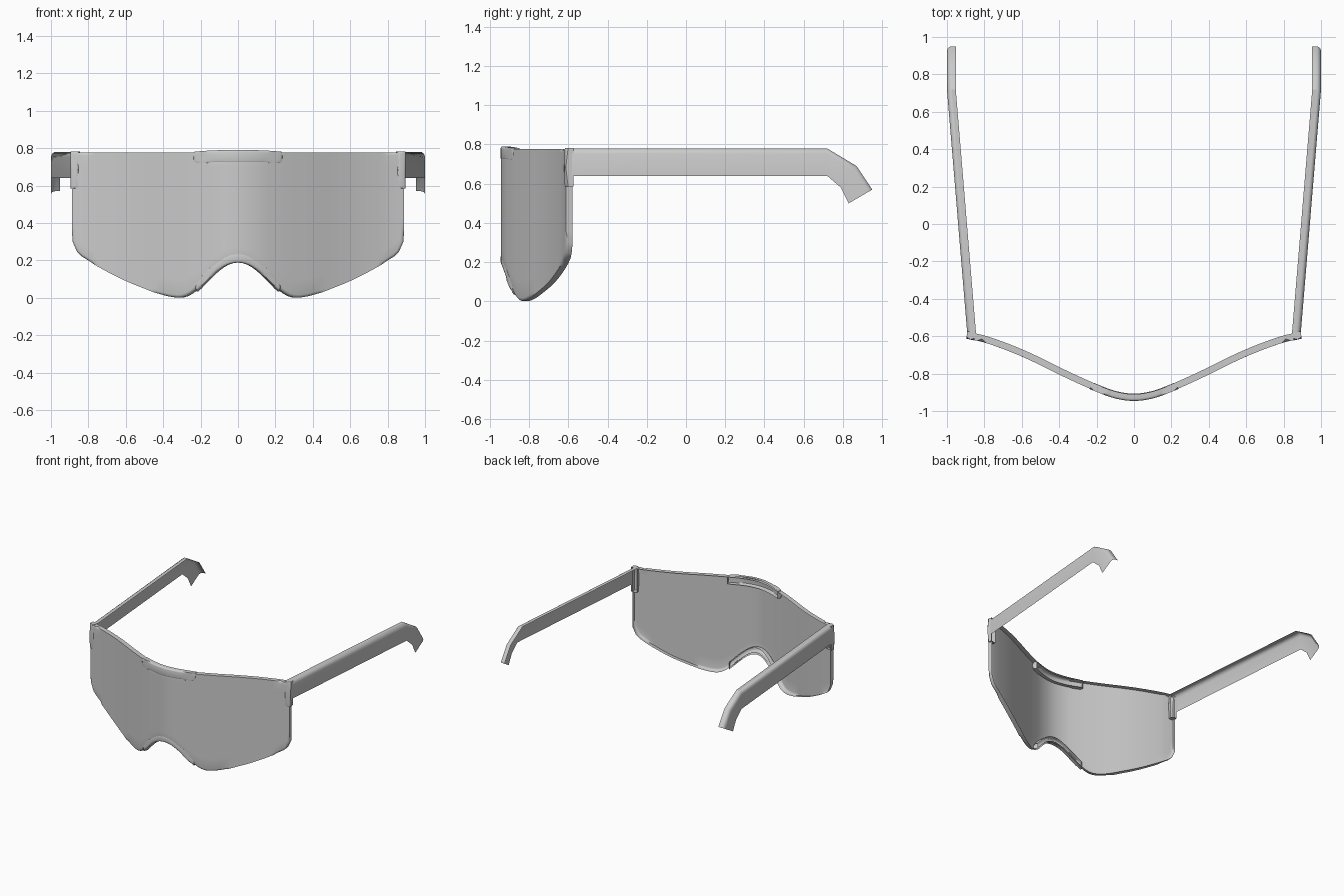
import bpy, bmesh, math
from mathutils import Vector

if "Cube" in bpy.data.objects:
    bpy.data.objects.remove(bpy.data.objects["Cube"])

# (x, y) of the wraparound front, and (x, z) of the lens lower edge, for the right half
CURVE = [(0, -.926), (.1, -.912), (.2, -.876), (.3, -.832), (.4, -.785), (.5, -.735),
         (.6, -.689), (.7, -.649), (.8, -.615), (.9, -.592)]
LOWER = [(0, .2), (.05, .19), (.1, .16), (.15, .115), (.22, .045), (.27, .01), (.32, .001),
         (.4, .015), (.5, .052), (.6, .093), (.7, .143), (.8, .2), (.86, .245), (.884, .30)]


def smooth(pts, x):
    """Cubic interpolation through points, mirrored about x = 0."""
    x = min(abs(x), pts[-1][0])
    p = [(-pts[1][0], pts[1][1])] + pts
    p.append((2 * p[-1][0] - p[-2][0], 2 * p[-1][1] - p[-2][1]))
    i = 1
    while i < len(p) - 3 and x > p[i + 1][0]:
        i += 1
    slope = lambda k: (p[k + 1][1] - p[k - 1][1]) / (p[k + 1][0] - p[k - 1][0])
    h = p[i + 1][0] - p[i][0]
    t = (x - p[i][0]) / h
    return ((2*t**3 - 3*t*t + 1) * p[i][1] + (t**3 - 2*t*t + t) * h * slope(i)
            + (3*t*t - 2*t**3) * p[i + 1][1] + (t**3 - t*t) * h * slope(i + 1))


def lower(x):
    return smooth(LOWER, x)


def backward(x):
    """Unit direction pointing to the inner side of the wraparound curve."""
    e = .01
    slope = (smooth(CURVE, x + e) - smooth(CURVE, x - e)) / (2 * e)
    return Vector((-slope, 1, 0)).normalized()


def grid_faces(bm, rows):
    grid = [[bm.verts.new(c) for c in r] for r in rows]
    for a, b in zip(grid, grid[1:]):
        for k in range(len(a) - 1):
            bm.faces.new((a[k], b[k], b[k + 1], a[k + 1]))


def add(name, bm, angle):
    """Turn the bmesh into a smooth-shaded object."""
    me = bpy.data.meshes.new(name)
    bm.to_mesh(me)
    bm.free()
    ob = bpy.data.objects.new(name, me)
    bpy.context.collection.objects.link(ob)
    bpy.ops.object.select_all(action='DESELECT')
    ob.select_set(True)
    bpy.context.view_layer.objects.active = ob
    bpy.ops.object.shade_smooth_by_angle(angle=math.radians(angle))


def shell(name, x0, x1, cols, rows, bottom, top, front, rim, radius):
    """Front panel on the wraparound curve with a rounded rim, open at the back."""
    data = []
    for i in range(cols + 1):
        x = x0 + (x1 - x0) * i / cols
        zs = [bottom(x) + (top(x) - bottom(x)) * j / rows for j in range(rows + 1)]
        data.append([Vector((x, smooth(CURVE, x), z)) - front * backward(x) for z in zs])
    bm = bmesh.new()
    grid_faces(bm, data)
    edge = [e for e in bm.edges if e.is_boundary]
    new = bmesh.ops.extrude_edge_only(bm, edges=edge)["geom"]
    for v in new:
        if isinstance(v, bmesh.types.BMVert):
            v.co += rim * backward(v.co.x)
    bmesh.ops.bevel(bm, geom=[e for e in edge if e.is_valid], offset=radius, segments=3,
                    profile=.5, affect='EDGES', clamp_overlap=False)
    add(name, bm, 40)


# one-piece lens
shell("lens", -.884, .884, 72, 8, lower, lambda x: .777, .018, .036, .016)

# low clip over the top centre of the lens, almost flush with its face
shell("bridge_clip", -.23, .23, 20, 2, lambda x: .72,
      lambda x: .791 - .01 * (x / .23) ** 2, .02, .036, .012)

# nose pad around the notch, almost flush with the lens
shell("nose_pad", -.22, .22, 24, 2, lambda x: lower(x) - .012,
      lambda x: lower(x) + .04, .019, .038, .012)

# temples: open section with an outer wall and a rounded top; stations are
# (outer x, top y, top z, bottom y, bottom z)
STATIONS = [(.89, -.605, .78, -.605, .64), (1, .72, .78, .72, .64),
            (1, .87, .69, .79, .58), (1, .95, .57, .83, .5)]
SECTION = [(0, 1), (0, .2), (.003, .12), (.009, .05), (.018, .01), (.028, 0), (.047, 0)]

for s, side in ((1, "right"), (-1, "left")):
    # hinge cap at the end of the lens
    a, b = sorted((s * .85, s * .893))
    shell("hinge_" + side, a, b, 2, 2, lambda x: .585, lambda x: .782, .02, .04, .012)
    rows = [[(s * (xo - d), ty + (by - ty) * f, tz + (bz - tz) * f) for d, f in SECTION]
            for xo, ty, tz, by, bz in STATIONS]
    if s > 0:
        rows.reverse()
    bm = bmesh.new()
    grid_faces(bm, rows)
    add("temple_" + side, bm, 30)
